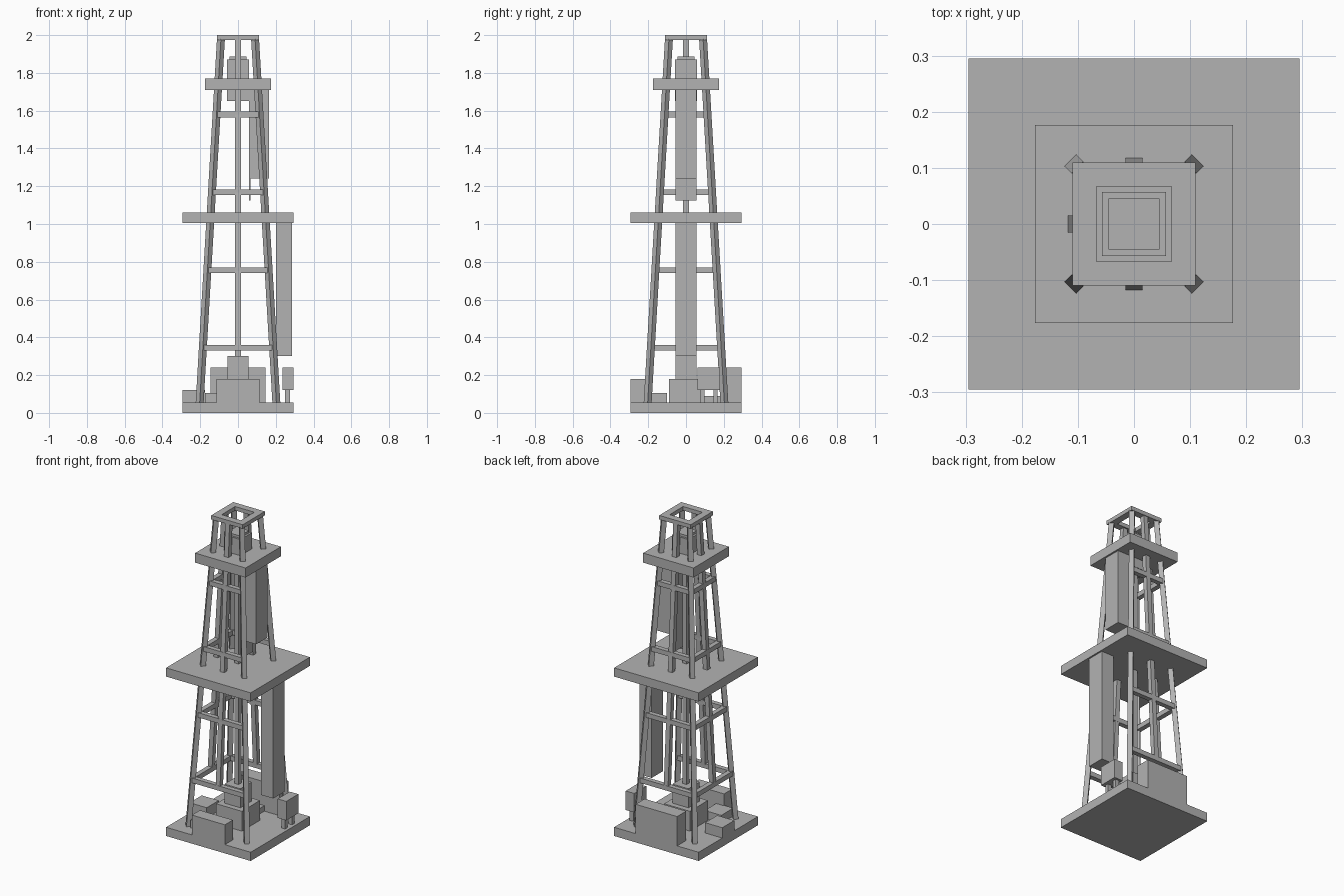
import bpy
import bmesh
from mathutils import Vector

cube = bpy.data.objects.get("Cube")
if cube:
    bpy.data.objects.remove(cube, do_unlink=True)

grey = bpy.data.materials.new("plain grey")
grey.use_nodes = True
COLOUR = (0.45, 0.45, 0.45, 1)
grey.diffuse_color = COLOUR
grey.node_tree.nodes["Principled BSDF"].inputs["Base Color"].default_value = COLOUR


def add_object(name, bm):
    bmesh.ops.recalc_face_normals(bm, faces=bm.faces)
    mesh = bpy.data.meshes.new(name)
    bm.to_mesh(mesh)
    bm.free()
    mesh.materials.append(grey)
    obj = bpy.data.objects.new(name, mesh)
    bpy.context.collection.objects.link(obj)
    return obj


def box(name, x, y, z):
    """Box from (low, high) ranges."""
    bm = bmesh.new()
    bmesh.ops.create_cube(bm, size=1)
    for v in bm.verts:
        v.co = Vector([(a + b) / 2 + c * (b - a) for c, (a, b) in zip(v.co, (x, y, z))])
    return add_object(name, bm)


def square_box(name, half, z):
    return box(name, (-half, half), (-half, half), z)


def post(name, low, high, outline):
    """Leaning post: a horizontal outline swept from low to high."""
    bm = bmesh.new()
    rings = [[bm.verts.new((p[0] + x, p[1] + y, p[2])) for x, y in outline]
             for p in (low, high)]
    bm.faces.new(rings[0])
    bm.faces.new(rings[1])
    n = len(outline)
    for i in range(n):
        j = (i + 1) % n
        bm.faces.new((rings[0][i], rings[0][j], rings[1][j], rings[1][i]))
    return add_object(name, bm)


def spread(z):
    """Distance of the tower's legs from its axis at a height."""
    return 0.203 - 0.0585 * (z - 0.055)


# Platforms
square_box("base_slab", 0.295, (0, 0.055))
square_box("middle_platform", 0.295, (1.005, 1.06))
square_box("upper_platform", 0.176, (1.71, 1.77))

# Open frame at the top
for s, side in ((-1, "front"), (1, "back")):
    box("top_frame_" + side, (-0.11, 0.11), sorted((s * 0.067, s * 0.11)), (1.975, 2))
for s, side in ((-1, "right"), (1, "left")):
    box("top_frame_" + side, sorted((s * 0.067, s * 0.11)), (-0.067, 0.067), (1.975, 2))

# Corner legs, diamond in section
R = 0.021
diamond = [(R, 0), (0, R), (-R, 0), (0, -R)]
for sx in (-1, 1):
    for sy in (-1, 1):
        name = ("back" if sy > 0 else "front") + ("_left" if sx > 0 else "_right") + "_leg"
        ends = [(sx * spread(z), sy * spread(z), z) for z in (0.05, 1.98)]
        post(name, *ends, diamond)

# Middle posts and cross braces on three sides, the left side stays open
H = 0.015
square = [(-H, -H), (H, -H), (H, H), (-H, H)]
for side, dx, dy in (("front", 0, -1), ("back", 0, 1), ("right", -1, 0)):
    ends = [(dx * spread(z), dy * spread(z), z) for z in (0.345, 1.98)]
    post(side + "_middle_post", *ends, square)
    for z in (0.345, 0.755, 1.168, 1.58):
        d = spread(z)
        across, along = (-d, d), 0
        if dx:
            box(side + "_brace", (-d - H, -d + H), across, (z - H, z + H))
        else:
            box(side + "_brace", across, (dy * d - H, dy * d + H), (z - H, z + H))

# Central pipe, its footing and the lifting block
square_box("footing_lower", 0.09, (0.055, 0.18))
square_box("footing_upper", 0.056, (0.18, 0.3))
square_box("central_pipe", 0.015, (0.3, 1.65))
square_box("lifting_block", 0.057, (1.65, 1.872))
square_box("lifting_block_cap", 0.045, (1.872, 1.887))

# Hanging boxes on the open side
box("lower_hanging_box", (0.2, 0.285), (-0.056, 0.056), (0.3, 1.005))
box("upper_hanging_box", (0.06, 0.165), (-0.056, 0.056), (1.24, 1.71))
box("hanging_plate", (0.058, 0.066), (-0.056, 0.056), (1.125, 1.71))

# Machinery on the base
box("front_machine", (-0.115, 0.115), (-0.295, -0.215), (0.055, 0.18))
box("back_machine", (-0.145, 0.145), (0.205, 0.295), (0.055, 0.24))
box("right_machine", (-0.295, -0.176), (-0.06, 0.06), (0.055, 0.12))
box("low_front_machine", (-0.176, -0.06), (-0.22, -0.1), (0.055, 0.105))
box("low_back_duct", (-0.04, 0.04), (0.08, 0.21), (0.055, 0.09))

# Cabinet on four short feet
box("cabinet", (0.235, 0.295), (0.06, 0.18), (0.12, 0.24))
for x in (0.25, 0.262):
    for y in (0.075, 0.145):
        box("cabinet_foot", (x, x + 0.014), (y, y + 0.022), (0.05, 0.12))
